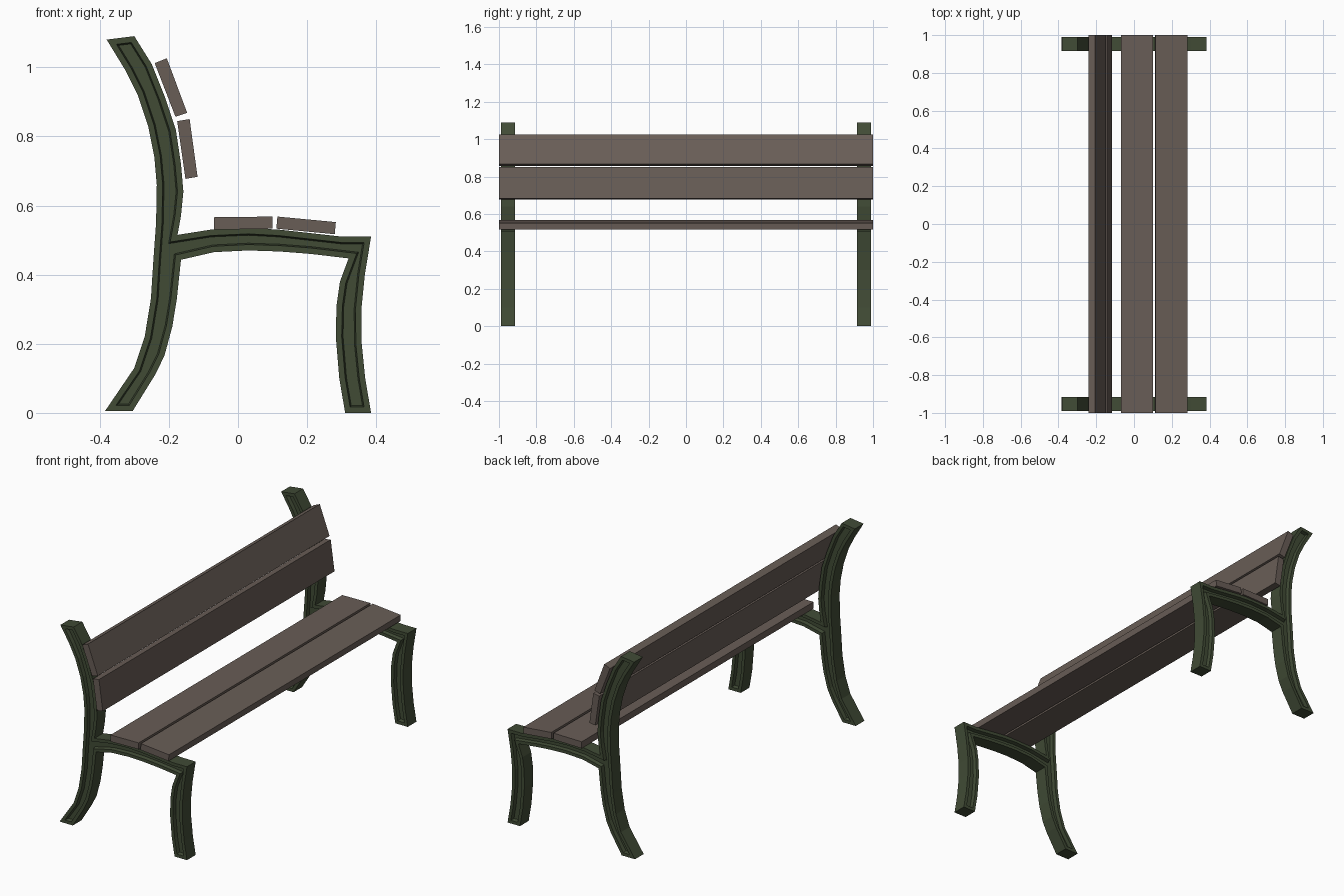
import bpy, bmesh
from mathutils import Vector

if "Cube" in bpy.data.objects:
    bpy.data.objects.remove(bpy.data.objects["Cube"], do_unlink=True)


def make_material(name, color):
    mat = bpy.data.materials.new(name)
    mat.use_nodes = True
    mat.diffuse_color = color
    mat.node_tree.nodes["Principled BSDF"].inputs["Base Color"].default_value = color
    return mat


green = make_material("dark green iron", (0.052, 0.07, 0.036, 1))
wood = make_material("grey brown wood", (0.14, 0.11, 0.094, 1))


def extrude_profile(name, points, y0, y1, mat, panel=False):
    """Extrude an x-z outline along y, optionally with recessed side panels."""
    bm = bmesh.new()
    base = bm.faces.new([bm.verts.new((x, y0, z)) for x, z in points])
    ext = bmesh.ops.extrude_face_region(bm, geom=[base], use_keep_orig=True)
    verts = [g for g in ext["geom"] if isinstance(g, bmesh.types.BMVert)]
    bmesh.ops.translate(bm, verts=verts, vec=Vector((0, y1 - y0, 0)))
    bmesh.ops.recalc_face_normals(bm, faces=bm.faces)
    if panel:
        sides = [f for f in bm.faces if abs(f.normal.y) > 0.9]
        for thickness, depth in ((0.017, 0), (0.004, -0.02)):
            bmesh.ops.inset_region(bm, faces=sides, thickness=thickness,
                                   depth=depth, use_even_offset=True)
    bmesh.ops.triangulate(bm, faces=[f for f in bm.faces if len(f.verts) > 4])
    mesh = bpy.data.meshes.new(name)
    bm.to_mesh(mesh)
    bm.free()
    mesh.materials.append(mat)
    obj = bpy.data.objects.new(name, mesh)
    bpy.context.collection.objects.link(obj)
    return obj


# Cast side frame outline: backrest, seat rail, front leg, rear leg
back_front = [(-.38, 1.08), (-.3, 1.09), (-.25, 1.01), (-.21, .91), (-.18, .82),
              (-.165, .72), (-.158, .64), (-.165, .57), (-.175, .515)]
rail_top = [(-.08, .53), (.03, .535), (.12, .53), (.21, .52), (.3, .51), (.385, .51)]
front_leg = [(.367, .4), (.357, .3), (.358, .2), (.368, .1), (.385, 0), (.31, 0),
             (.293, .1), (.283, .22), (.285, .31), (.295, .38), (.32, .447)]
rail_under = [(.21, .46), (.12, .467), (.03, .47), (-.07, .465), (-.165, .443)]
rear_leg = [(-.177, .33), (-.19, .25), (-.213, .165), (-.24, .11), (-.305, .005),
            (-.385, .005), (-.3, .13), (-.27, .22), (-.252, .33), (-.245, .44)]
back_rear = [(-.237, .55), (-.235, .66), (-.242, .74), (-.26, .83), (-.29, .92),
             (-.325, .99)]
outline = back_front + rail_top + front_leg + rail_under + rear_leg + back_rear

frame = extrude_profile("side_frames", outline, .915, .99, green, panel=True)
mirror = frame.modifiers.new("Mirror", "MIRROR")
mirror.use_axis = (False, True, False)

# Wooden slats
slats = {
    "rear_seat_slat": [(-.07, .53), (-.07, .566), (.1, .568), (.1, .533)],
    "front_seat_slat": [(.111, .533), (.114, .568), (.283, .552), (.28, .517)],
    "lower_back_slat": [(-.176, .844), (-.14, .85), (-.117, .683), (-.152, .677)],
    "upper_back_slat": [(-.241, 1.012), (-.206, 1.026), (-.147, .868), (-.181, .857)],
}
for name, corners in slats.items():
    extrude_profile(name, corners, -1, 1, wood)
